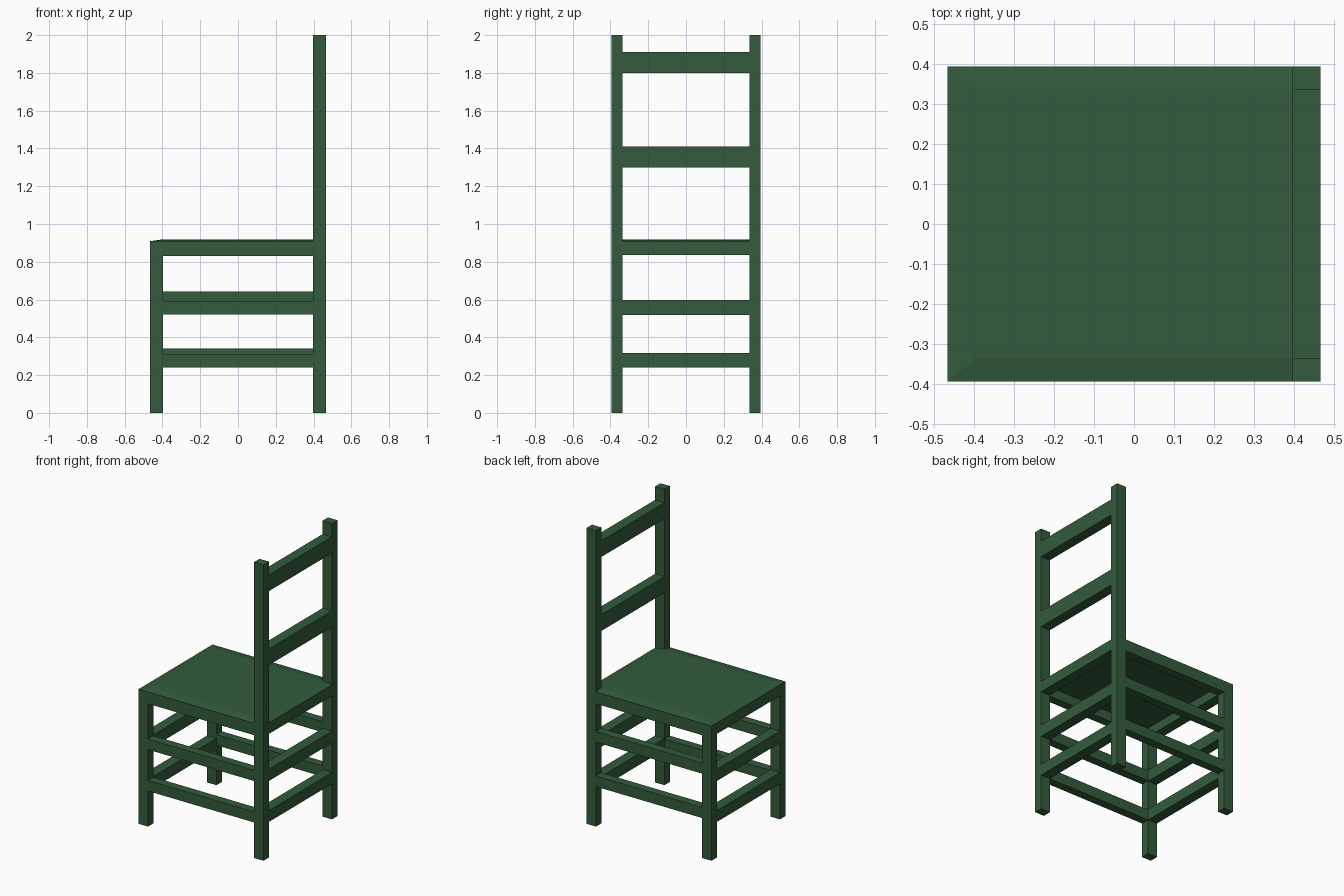
import bpy
import bmesh

if "Cube" in bpy.data.objects:
    bpy.data.objects.remove(bpy.data.objects["Cube"])

green = bpy.data.materials.new("green_paint")
green.diffuse_color = (0.033, 0.105, 0.045, 1)
green.use_nodes = True
green.node_tree.nodes["Principled BSDF"].inputs["Base Color"].default_value = green.diffuse_color

X, XI = 0.467, 0.397   # outer and inner faces of the legs, front to back
Y, YI = 0.395, 0.337   # outer and inner faces of the legs, side to side


def finish(name, bm):
    bmesh.ops.recalc_face_normals(bm, faces=bm.faces)
    mesh = bpy.data.meshes.new(name)
    bm.to_mesh(mesh)
    bm.free()
    mesh.materials.append(green)
    obj = bpy.data.objects.new(name, mesh)
    bpy.context.collection.objects.link(obj)
    return obj


def box(name, x, y, z):
    bm = bmesh.new()
    bmesh.ops.create_cube(bm, size=1)
    for v in bm.verts:
        v.co = [(a + b) / 2 + c * (b - a) for c, (a, b) in zip(v.co, (x, y, z))]
    return finish(name, bm)


def span(side, inner, outer):
    return tuple(sorted((side * inner, side * outer)))


# Legs: short at the seat front, tall posts carrying the backrest
for side, label in ((-1, "near"), (1, "far")):
    box(f"front_leg_{label}", (-X, -XI), span(side, YI, Y), (0, 0.91))
    box(f"back_post_{label}", (XI, X), span(side, YI, Y), (0, 2.0))

# Seat aprons and side stretchers; the far stretchers sit slightly higher
for side, label, lift in ((-1, "near", 0), (1, "far", 0.05)):
    y = span(side, YI, Y)
    box(f"side_apron_{label}", (-XI, XI), y, (0.83, 0.91))
    box(f"side_stretcher_upper_{label}", (-XI, XI), y, (0.52, 0.592 + lift))
    box(f"side_stretcher_lower_{label}", (-XI, XI), y, (0.24 + lift * 0.6, 0.312 + lift * 0.6))
    if lift:
        bpy.data.objects[f"side_stretcher_upper_{label}"].data.name = "raised_stretcher"
        for v in bpy.data.objects[f"side_stretcher_upper_{label}"].data.vertices:
            if v.co.z < 0.55:
                v.co.z += lift

# Cross aprons and stretchers at the front and back
for side, label in ((-1, "front"), (1, "back")):
    x = span(side, XI, X)
    box(f"{label}_apron", x, (-YI, YI), (0.835, 0.91))
    box(f"{label}_stretcher_upper", x, (-YI, YI), (0.517, 0.597))
    box(f"{label}_stretcher_lower", x, (-YI, YI), (0.24, 0.317))

# Backrest slats
for label, z in (("lower", 1.30), ("upper", 1.80)):
    box(f"back_slat_{label}", (XI, X), (-YI, YI), (z, z + 0.11))

# Seat: thin panel sloping gently down to its edges
bm = bmesh.new()
rings = [[bm.verts.new((sx * x, sy * y, z))
          for sx, sy in ((-1, -1), (1, -1), (1, 1), (-1, 1))]
         for x, y, z in ((XI, YI, 0.895), (XI, YI, 0.905), (X, Y, 0.909), (XI, YI, 0.919))]
bm.faces.new(rings[0])
bm.faces.new(rings[-1])
for a, b in zip(rings, rings[1:]):
    for i in range(4):
        j = (i + 1) % 4
        bm.faces.new((a[i], a[j], b[j], b[i]))
finish("seat", bm)
